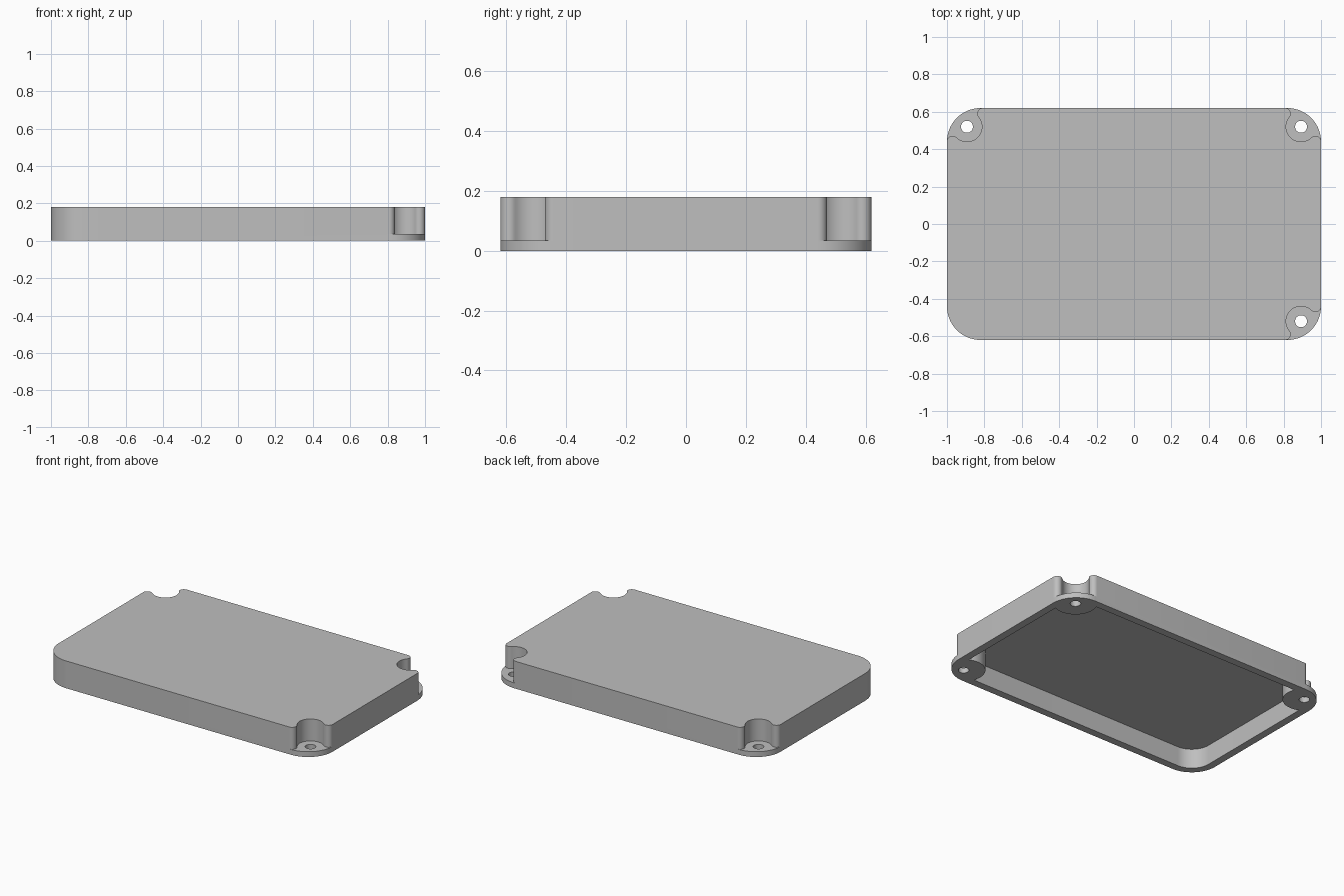
import bpy
import bmesh
from math import sin, cos, pi, atan2, sqrt, radians

cube = bpy.data.objects.get("Cube")
if cube:
    bpy.data.objects.remove(cube, do_unlink=True)

HX, HY, HEIGHT = 1.0, 0.62, 0.18      # half sizes and height
CORNER, WALL = 0.18, 0.05             # outer corner radius, shell thickness
LEDGE = 0.035                         # height of the screw ledges
CX, CY = 0.893, 0.52                  # screw centre in the +x +y corner
NOTCH, FILLET, HOLE = 0.08, 0.03, 0.032
SCREWS = [(1, 1), (-1, 1), (1, -1)]   # the fourth corner is plain
QUADRANTS = [(1, 1), (-1, 1), (-1, -1), (1, -1)]


def arc(cx, cy, r, a, b, n=20):
    return [(cx + r * cos(a + (b - a) * i / n), cy + r * sin(a + (b - a) * i / n))
            for i in range(n + 1)]


def mirrored(points, sx, sy):
    # mirror a +x +y path into another quadrant, keeping its winding
    path = [(x * sx, y * sy) for x, y in points]
    return path if sx * sy > 0 else path[::-1]


def prism(name, points, z0, z1):
    bm = bmesh.new()
    face = bm.faces.new([bm.verts.new((x, y, z0)) for x, y in points])
    top = bmesh.ops.extrude_face_region(bm, geom=[face])["geom"]
    verts = [v for v in top if isinstance(v, bmesh.types.BMVert)]
    bmesh.ops.translate(bm, verts=verts, vec=(0, 0, z1 - z0))
    bmesh.ops.recalc_face_normals(bm, faces=bm.faces)
    mesh = bpy.data.meshes.new(name)
    bm.to_mesh(mesh)
    bm.free()
    obj = bpy.data.objects.new(name, mesh)
    bpy.context.collection.objects.link(obj)
    return obj


def cut(target, cutter):
    cutter.hide_render = True
    mod = target.modifiers.new("cut", "BOOLEAN")
    mod.operation, mod.solver, mod.object = "DIFFERENCE", "EXACT", cutter
    bpy.context.view_layer.objects.active = target
    bpy.ops.object.modifier_apply(modifier=mod.name)
    bpy.data.objects.remove(cutter, do_unlink=True)


def outline(corner_path):
    # join four corner paths anticlockwise into one closed outline
    return [p for q in QUADRANTS for p in mirrored(corner_path(q), *q)]


def outer_corner(q):
    return arc(HX - CORNER, HY - CORNER, CORNER, 0, pi / 2)


def cavity_corner(q):
    ix, iy = HX - WALL, HY - WALL
    if q not in SCREWS:
        r = CORNER - WALL
        return arc(ix - r, iy - r, r, 0, pi / 2)
    # the wall bulges inwards round each screw
    r = NOTCH + WALL
    dx, dy = ix - CX, iy - CY
    start = atan2(-sqrt(r * r - dx * dx), dx) + 2 * pi
    end = atan2(dy, -sqrt(r * r - dy * dy))
    return arc(CX, CY, r, start, end, 32)


def notch_path():
    # round screw recess whose mouth is eased into both outer walls
    d = NOTCH + FILLET
    ay, bx = HY - FILLET, HX - FILLET
    ax = CX - sqrt(d * d - (ay - CY) ** 2)
    by = CY - sqrt(d * d - (bx - CX) ** 2)
    to_a = atan2(ay - CY, ax - CX)
    to_b = atan2(by - CY, bx - CX)
    path = arc(ax, ay, FILLET, pi / 2, to_a - pi, 12)
    path += arc(CX, CY, NOTCH, to_a, to_b + 2 * pi, 32)[1:]
    path += arc(bx, by, FILLET, to_b + pi, 0, 12)[1:]
    return path + [(HX + 0.2, by), (HX + 0.2, HY + 0.2), (ax, HY + 0.2)]


# hollow lid, open underneath
lid = prism("enclosure_lid", outline(outer_corner), 0, HEIGHT)
cut(lid, prism("cavity_cutter", outline(cavity_corner), -0.1, HEIGHT - WALL))

# recessed screw ledges with through holes
for q in SCREWS:
    cut(lid, prism("notch_cutter", mirrored(notch_path(), *q), LEDGE, HEIGHT + 0.1))
    hole = arc(CX, CY, HOLE, 0, 2 * pi, 32)[:-1]
    cut(lid, prism("hole_cutter", mirrored(hole, *q), -0.1, HEIGHT + 0.1))

# plain grey plastic
grey = bpy.data.materials.new("grey_plastic")
grey.use_nodes = True
colour = (0.52, 0.52, 0.52, 1)
grey.diffuse_color = colour
grey.node_tree.nodes["Principled BSDF"].inputs["Base Color"].default_value = colour
lid.data.materials.clear()
lid.data.materials.append(grey)

bpy.ops.object.select_all(action="DESELECT")
lid.select_set(True)
bpy.context.view_layer.objects.active = lid
bpy.ops.object.shade_smooth_by_angle(angle=radians(30))
